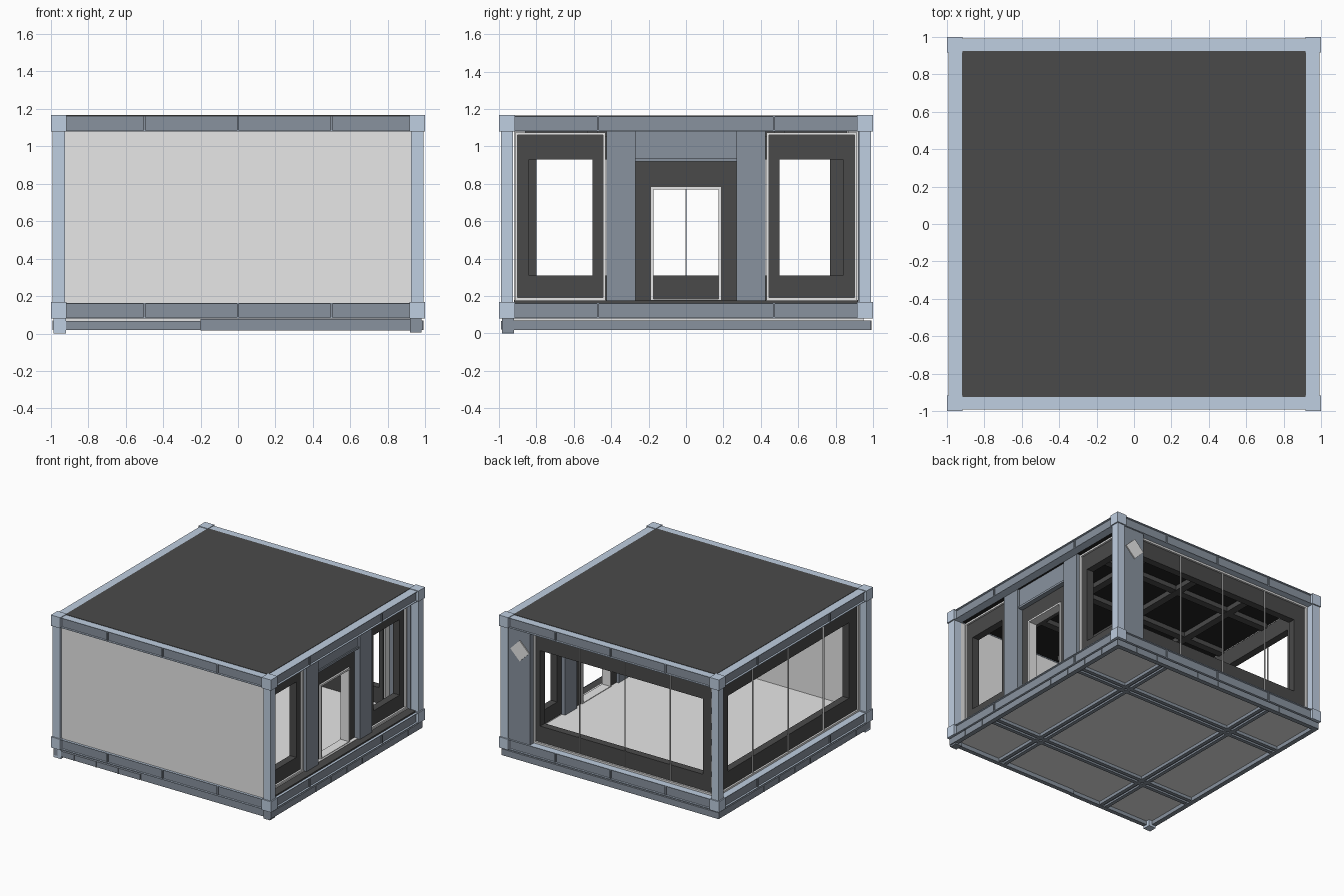
import bpy
import math

cube = bpy.data.objects.get("Cube")
if cube:
    bpy.data.objects.remove(cube, do_unlink=True)


def material(name, r, g, b):
    m = bpy.data.materials.new(name)
    m.use_nodes = True
    col = (r, g, b, 1)
    m.diffuse_color = col
    m.node_tree.nodes["Principled BSDF"].inputs["Base Color"].default_value = col
    return m


STEEL = material("pale blue steel", .52, .62, .75)
SLATE = material("slate blue panel", .25, .29, .345)
DARK = material("charcoal", .068, .068, .068)
BLACK = material("black ceiling", .016, .016, .016)
WALL = material("light grey", .8, .8, .8)

# Each side maps (along, outward, up) to world space
SIDES = {
    "front": lambda u, d, z: (u, -d, z),
    "back": lambda u, d, z: (u, d, z),
    "left": lambda u, d, z: (d, u, z),
    "right": lambda u, d, z: (-d, u, z),
}


def boxes(name, spans, mat, side="back"):
    """One object made of boxes given as (u0, u1, d0, d1, z0, z1)."""
    place = SIDES[side]
    verts, faces = [], []
    for u0, u1, d0, d1, z0, z1 in spans:
        a, b = place(u0, d0, z0), place(u1, d1, z1)
        lo = [min(p, q) for p, q in zip(a, b)]
        hi = [max(p, q) for p, q in zip(a, b)]
        n = len(verts)
        for z in (lo[2], hi[2]):
            verts += [(lo[0], lo[1], z), (hi[0], lo[1], z),
                      (hi[0], hi[1], z), (lo[0], hi[1], z)]
        faces += [[n + 3, n + 2, n + 1, n], [n + 4, n + 5, n + 6, n + 7]]
        for i in range(4):
            j = (i + 1) % 4
            faces.append([n + i, n + j, n + 4 + j, n + 4 + i])
    mesh = bpy.data.meshes.new(name)
    mesh.from_pydata(verts, [], faces)
    mesh.materials.append(mat)
    ob = bpy.data.objects.new(name, mesh)
    bpy.context.collection.objects.link(ob)
    return ob


def ring(outer, inner, d0, d1):
    """Four boxes between an outer and an inner (u0, u1, z0, z1) rectangle."""
    a, b, c, e = outer
    p, q, r, s = inner
    return [(a, p, d0, d1, c, e), (q, b, d0, d1, c, e),
            (p, q, d0, d1, c, r), (p, q, d0, d1, s, e)]


def window(name, side, outer, inner, d, panes=1):
    """Charcoal surround with pale outer trim and slim full-height mullions."""
    a, b, c, e = outer
    t = .015
    core = (a + t, b - t, c + t, e - t)
    boxes(name + "_trim", ring(outer, core, d - .05, d + .015), WALL, side)
    boxes(name + "_surround", ring(core, inner, d - .06, d), DARK, side)
    bars = []
    for i in range(1, panes):
        u = a + (b - a) * i / panes
        bars.append((u - .003, u + .003, d + .002, d + .012, core[2], core[3]))
    if bars:
        boxes(name + "_mullions", bars, WALL, side)


# Corner posts and castings
posts, castings = [], []
for sx in (-1, 1):
    for sy in (-1, 1):
        posts.append((sx * .925, sx * .99, sy * .925, sy * .99, .16, 1.09))
        for z in (.08, 1.08):
            castings.append((sx * .915, sx, sy * .915, sy, z, z + .088))
boxes("corner_posts", posts, STEEL)
boxes("corner_castings", castings, STEEL)

# Feet under the front corners
boxes("front_right_foot", [(-.985, -.92, .92, .985, 0, .08)], STEEL, "front")
boxes("front_left_foot", [(.92, .98, .92, .985, .005, .08)], SLATE, "front")

# Channel beams with recessed webs and stiffeners, top and bottom
for side in SIDES:
    ribs = (-.5, 0, .5) if side in ("front", "back") else (-.47, .47)
    for level, z in (("floor", .08), ("roof", 1.08)):
        top = z + .083
        boxes(f"{side}_{level}_flanges",
              [(-.915, .915, .92, .99, z, z + .005),
               (-.915, .915, .92, .99, top - .005, top)], STEEL, side)
        boxes(f"{side}_{level}_web", [(-.915, .915, .93, .975, z + .005, top - .005)], SLATE, side)
        boxes(f"{side}_{level}_stiffeners",
              [(u - .006, u + .006, .97, .985, z + .005, top - .005) for u in ribs],
              SLATE, side)

# Lower skirting with regular joint ribs
for side in ("back", "left", "right"):
    boxes(side + "_skirting", [(-.985, .985, .95, .988, .018, .07)], SLATE, side)
    boxes(side + "_skirting_ribs",
          [(i * .2 - .003, i * .2 + .003, .985, .991, .018, .07) for i in range(-4, 5)],
          SLATE, side)
boxes("front_skirting", [(-.92, -.2, .95, .985, .02, .066),
                         (-.2, .92, .94, .975, .016, .078)], SLATE, "front")
boxes("front_skirting_ribs", [(i * .2 - .003, i * .2 + .003, .96, .989, .02, .066)
                              for i in range(-4, -1)], SLATE, "front")

# Floor, underfloor and its joists
boxes("floor", [(-.92, .9, -.92, .92, .1, .178)], WALL)
boxes("porch_strip", [(-.92, .92, .87, .97, .16, .175)], DARK, "left")
boxes("underfloor", [(-.95, .95, -.95, .95, .05, .09)], WALL)
joists = []
for c in (-.5, .5):
    for o in (-.025, .025):
        joists.append((c + o - .015, c + o + .015, -.95, .95, .025, .06))
        joists.append((-.95, .95, c + o - .015, c + o + .015, .025, .06))
    joists.append((c - .03, c + .03, -.95, .95, .04, .06))
    joists.append((-.95, .95, c - .03, c + .03, .04, .06))
boxes("floor_joists", joists, SLATE)

# Roof, ceiling and its beams
boxes("roof", [(-.92, .92, -.925, .925, 1.12, 1.166)], DARK)
boxes("ceiling", [(-.93, .93, -.93, .93, 1.09, 1.12)], BLACK)
beams = []
for c in (-.5, 0, .5):
    beams.append((c - .03, c + .03, -.86, .86, 1.05, 1.095))
    beams.append((-.86, .8, c - .03, c + .03, 1.052, 1.095))
boxes("ceiling_beams", beams, DARK)

# Solid front wall
boxes("front_wall", [(-.925, .925, .925, .97, .16, 1.085)], WALL, "front")

# Glazed back and right walls
window("back_window", "back", (-.92, .73, .165, 1.08), (-.8, .68, .31, .93), .92, 4)
window("right_window", "right", (-.92, .92, .165, 1.08), (-.8, .77, .31, .93), .92, 4)

# Back panel with a blank diamond plate
boxes("back_panel", [(.73, .925, .92, .98, .16, 1.085)], SLATE)
plate = boxes("diamond_plate", [(-.06, .06, -.004, .004, -.06, .06)], WALL)
plate.location = (.82, .984, .915)
plate.rotation_euler.y = math.radians(45)

# Entrance side: two windows, two columns, lintel and doorway
for s, tag in ((-1, "front"), (1, "back")):
    u = sorted((s * .915, s * .43))
    v = sorted((s * .84, s * .5))
    window(f"left_{tag}_window", "left", (*u, .178, 1.075), (*v, .31, .93), .88)
boxes("entrance_columns", [(s * .27, s * .425, .8, .92, .165, 1.085) for s in (-1, 1)],
      SLATE, "left")
boxes("entrance_lintel", [(-.27, .27, .8, .9, .925, 1.085),
                          (-.27, .27, .8, .91, .918, .935)], SLATE, "left")
door = (-.19, .19, .175, .785)
boxes("door_wall", ring((-.27, .27, .17, .92), door, .82, .87), DARK, "left")
boxes("door_frame", ring(door, (-.175, .175, .183, .77), .81, .885), WALL, "left")
